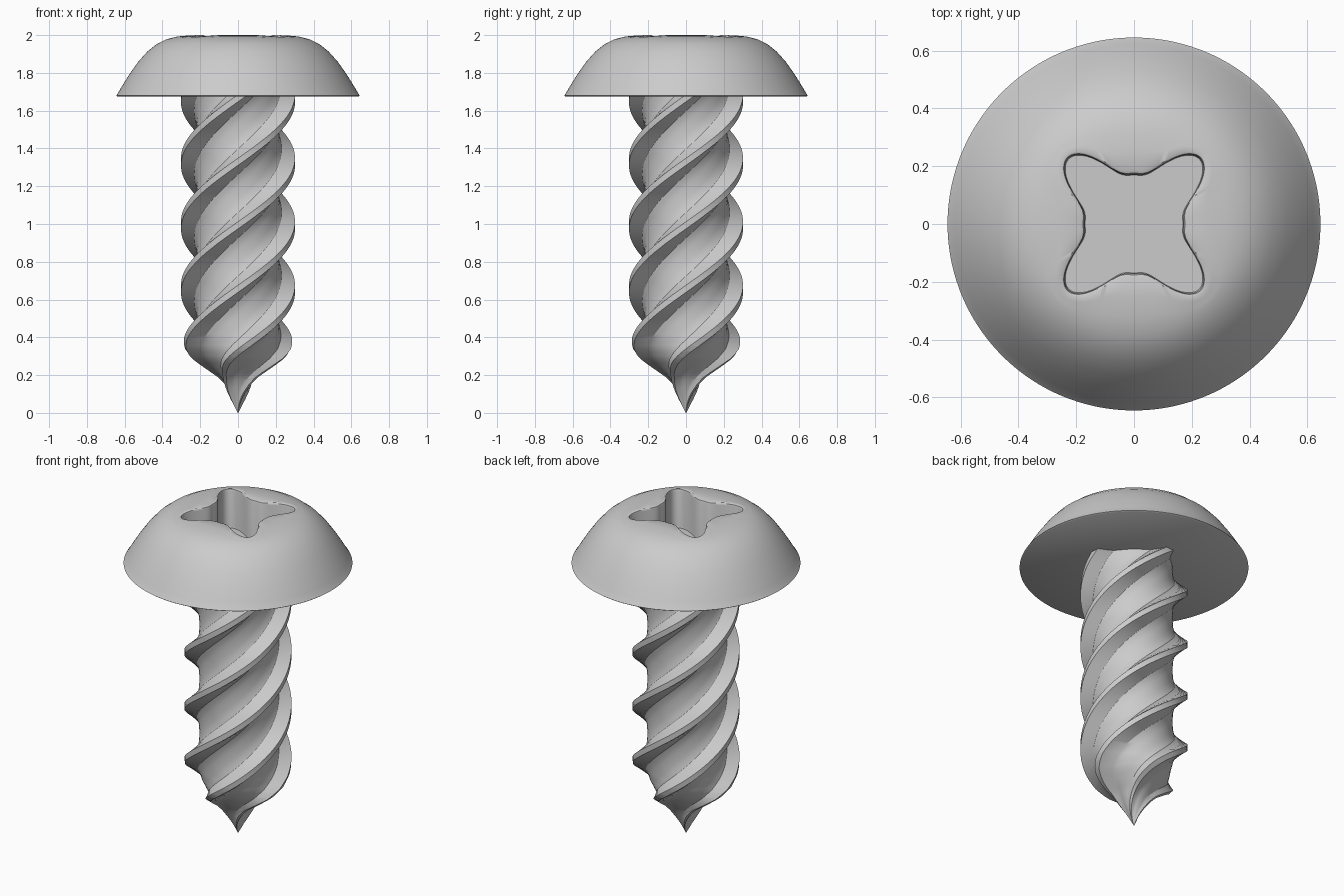
import bpy, bmesh
from math import sin, cos, radians, tau, pi

if "Cube" in bpy.data.objects:
    bpy.data.objects.remove(bpy.data.objects["Cube"])


def lerp_table(table, v):
    for (a, fa), (b, fb) in zip(table, table[1:]):
        if v <= b:
            return fa + (fb - fa) * (v - a) / (b - a)
    return table[-1][1]


def loft(name, rings, angle):
    """Skin a stack of closed rings and cap both ends."""
    bm = bmesh.new()
    loops = [[bm.verts.new(p) for p in ring] for ring in rings]
    n = len(loops[0])
    for a, b in zip(loops, loops[1:]):
        for i in range(n):
            j = (i + 1) % n
            bm.faces.new((a[i], a[j], b[j], b[i]))
    bm.faces.new(loops[0])
    bm.faces.new(loops[-1])
    bmesh.ops.recalc_face_normals(bm, faces=bm.faces)
    mesh = bpy.data.meshes.new(name)
    bm.to_mesh(mesh)
    bm.free()
    obj = bpy.data.objects.new(name, mesh)
    bpy.context.collection.objects.link(obj)
    bpy.ops.object.select_all(action='DESELECT')
    obj.select_set(True)
    bpy.context.view_layer.objects.active = obj
    bpy.ops.object.shade_smooth_by_angle(angle=radians(angle))
    return obj


# Domed head with a four-lobed drive recess
DOME = [(0, 2.0), (0.24, 2.0), (0.32, 1.993), (0.38, 1.978), (0.43, 1.953),
        (0.48, 1.913), (0.53, 1.857), (0.58, 1.785), (0.62, 1.72), (0.64, 1.686)]
N = 144
angles = [tau * i / N for i in range(N)]


def recess(t, grow=0.0):
    return 0.172 + 0.15 * sin(2 * t) ** 4 + grow


def ring(radius, height):
    return [(radius(t) * cos(t), radius(t) * sin(t), height(radius(t))) for t in angles]


head = [ring(lambda t: recess(t, -0.003), lambda r: 1.75),
        ring(recess, lambda r: 1.76),
        ring(recess, lambda r: lerp_table(DOME, r) - 0.014),
        ring(lambda t: recess(t, 0.004), lambda r: lerp_table(DOME, r) - 0.004),
        ring(lambda t: recess(t, 0.013), lambda r: lerp_table(DOME, r))]
for k in (0.35, 0.7):
    head.append(ring(lambda t: recess(t, 0.013) * (1 - k) + 0.38 * k,
                     lambda r: lerp_table(DOME, r)))
for r0, z0 in DOME[3:] + [(0.645, 1.68), (0.638, 1.675)]:
    head.append(ring(lambda t: r0, lambda r: z0))
loft("screw_head", head, 40)

# Shank with a four-start helical thread running down to a point
LEAD, CREST_Z = 1.345, 0.657
THREAD = [(-45, 0.218), (-36, 0.219), (-27, 0.222), (-18, 0.232), (-5, 0.302),
          (5, 0.302), (18, 0.232), (27, 0.222), (36, 0.219)]
TAPER = [(0, 0.004), (0.06, 0.11), (0.1, 0.19), (0.15, 0.3), (0.19, 0.41),
         (0.24, 0.62), (0.29, 0.82), (0.34, 0.93), (0.4, 0.985), (0.46, 1)]
STEPS = 90
shank = []
for s in range(STEPS + 1):
    z = 1.7 * s / STEPS
    twist = tau * (z - CREST_Z) / LEAD
    scale = lerp_table(TAPER, z)
    shank.append([(r * scale * cos(twist + start * pi / 2 + radians(a)),
                   r * scale * sin(twist + start * pi / 2 + radians(a)), z)
                  for start in range(4) for a, r in THREAD])
loft("threaded_shank", shank, 28)
